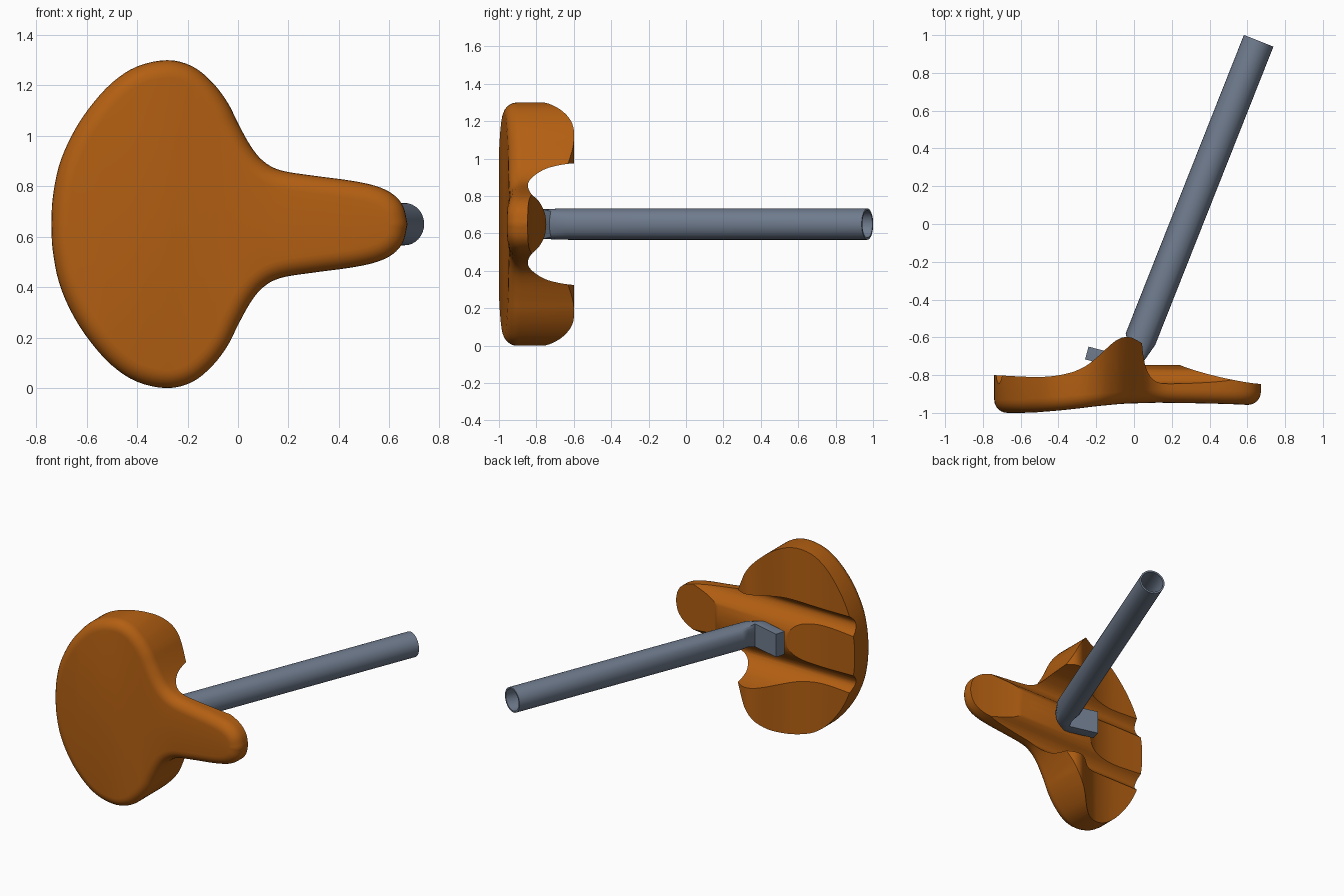
import bpy, bmesh, math
from mathutils import Vector

if "Cube" in bpy.data.objects:
    bpy.data.objects.remove(bpy.data.objects["Cube"], do_unlink=True)

ZC = 0.65  # height of the symmetry plane


def material(name, rgb, rough):
    m = bpy.data.materials.new(name)
    m.use_nodes = True
    m.diffuse_color = (*rgb, 1)
    b = m.node_tree.nodes["Principled BSDF"]
    b.inputs["Base Color"].default_value = (*rgb, 1)
    b.inputs["Roughness"].default_value = rough
    return m


leather = material("tan leather", (0.45, 0.115, 0.006), 0.6)
steel = material("blue grey steel", (0.16, 0.20, 0.27), 0.5)


def spline(pts, steps=4):
    """Smooth curve through the given 2D points."""
    p = [Vector(q) for q in pts]
    p = [2 * p[0] - p[1]] + p + [2 * p[-1] - p[-2]]
    out = []
    for i in range(1, len(p) - 2):
        a, b, c, d = p[i - 1:i + 3]
        for s in range(steps):
            t = s / steps
            out.append(0.5 * (2 * b + (c - a) * t + (2 * a - 5 * b + 4 * c - d) * t * t
                              + (3 * b - a - 3 * c + d) * t ** 3))
    return out + [p[-2]]


def lookup(pts, x):
    """Linear interpolation in a short table."""
    for (x0, y0), (x1, y1) in zip(pts, pts[1:]):
        if x <= x1:
            return y0 + (y1 - y0) * (x - x0) / (x1 - x0)
    return pts[-1][1]


def finish(bm, name, mat):
    bmesh.ops.recalc_face_normals(bm, faces=bm.faces[:])
    me = bpy.data.meshes.new(name)
    bm.to_mesh(me)
    bm.free()
    ob = bpy.data.objects.new(name, me)
    bpy.context.collection.objects.link(ob)
    me.materials.append(mat)
    return ob


def bridge(bm, r0, r1):
    n = len(r0)
    for i in range(n):
        j = (i + 1) % n
        bm.faces.new((r0[i], r0[j], r1[j], r1[i]))


def prism(name, profile, place, lo, hi):
    """Closed profile extruded between lo and hi."""
    bm = bmesh.new()
    a, b = ([bm.verts.new(place(p, t)) for p in profile] for t in (lo, hi))
    bridge(bm, a, b)
    bm.faces.new(a)
    bm.faces.new(b)
    return finish(bm, name, leather)


def smooth(ob, angle):
    bpy.ops.object.select_all(action="DESELECT")
    ob.select_set(True)
    bpy.context.view_layer.objects.active = ob
    bpy.ops.object.shade_smooth_by_angle(angle=math.radians(angle))


# Saddle block: outline with a rounded front rim and a gently curved front face
half = spline([(-0.74, 0), (-0.735, 0.1), (-0.71, 0.23), (-0.66, 0.35), (-0.59, 0.46),
               (-0.5, 0.56), (-0.4, 0.625), (-0.28, 0.65), (-0.18, 0.625), (-0.1, 0.56),
               (-0.04, 0.48), (0.0, 0.40), (0.05, 0.31), (0.1, 0.25), (0.17, 0.213),
               (0.3, 0.192), (0.45, 0.172), (0.55, 0.15), (0.615, 0.118), (0.655, 0.07),
               (0.672, 0)])
front = [(-0.74, -1.0), (-0.6, -0.999), (-0.4, -0.985), (-0.2, -0.968), (0.0, -0.952),
         (0.15, -0.946), (0.4, -0.95), (0.68, -0.958)]
loop = half + [Vector((p.x, -p.y)) for p in half[-2:0:-1]]
N = len(loop)
inward = []
for i in range(N):
    t = (loop[(i + 1) % N] - loop[i - 1]).normalized()
    inward.append(Vector((t.y, -t.x)))

bm = bmesh.new()
RIM = 0.07


def ring(inset, depth):
    verts = []
    for p, n in zip(loop, inward):
        q = p + n * inset
        y = -0.5 if depth is None else lookup(front, p.x) + depth
        verts.append(bm.verts.new((q.x, y, ZC + q.y)))
    return verts


rings = [ring(0, None)]
for k in range(7):
    a = k / 6 * math.pi / 2
    rings.append(ring(RIM * (1 - math.cos(a)), RIM * (1 - math.sin(a))))
for r0, r1 in zip(rings, rings[1:]):
    bridge(bm, r0, r1)
for r in (rings[0], rings[-1]):  # caps as strips across the symmetry plane
    for i in range(len(half) - 1):
        quad = [r[i], r[i + 1], r[N - i - 1], r[(N - i) % N]]
        bm.faces.new(list(dict.fromkeys(quad)))
saddle = finish(bm, "saddle", leather)

# Underside: lengthwise sweep of the wings, and two channels beside a middle ridge
sweep = spline([(-0.9, -0.79), (-0.74, -0.80), (-0.5, -0.81), (-0.36, -0.793), (-0.27, -0.76),
                (-0.2, -0.71), (-0.1, -0.62), (-0.03, -0.598), (0.04, -0.63), (0.13, -0.69),
                (0.25, -0.75), (0.4, -0.797), (0.55, -0.83), (0.67, -0.847), (0.9, -0.86)])
channel = spline([(0, -0.747), (0.06, -0.755), (0.12, -0.785), (0.165, -0.83), (0.21, -0.846),
                  (0.25, -0.822), (0.29, -0.762), (0.31, -0.70), (0.325, -0.605), (0.33, -0.45)])
channel = [Vector((-p.x, p.y)) for p in channel[:0:-1]] + channel
sweep_pts = [Vector((-0.9, -1.2))] + sweep + [Vector((0.9, -1.2))]
chan_pts = ([Vector((-0.9, -1.2)), Vector((-0.9, -0.45))] + channel
            + [Vector((0.9, -0.45)), Vector((0.9, -1.2))])
cutters = [prism("sweep_cutter", sweep_pts, lambda p, t: (p.x, p.y, t), -0.2, 1.5),
           prism("channel_cutter", chan_pts, lambda p, t: (t, p.y, ZC + p.x), -1.0, 1.0)]
bpy.context.view_layer.objects.active = saddle
for c in cutters:
    c.hide_render = True
    mod = saddle.modifiers.new("trim", "BOOLEAN")
    mod.operation, mod.solver, mod.object = "INTERSECT", "EXACT", c
    bpy.ops.object.modifier_apply(modifier=mod.name)
    bpy.data.objects.remove(c, do_unlink=True)
smooth(saddle, 30)

# Seat post: flat bar that bends and swells into a hollow round tube
bm = bmesh.new()
SIDES = 32


def section(centre, direction, thick, tall, square):
    d = Vector(direction).normalized()
    verts = []
    for i in range(SIDES):
        a = 2 * math.pi * i / SIDES
        u, v = math.cos(a), math.sin(a)
        k = 1 + square * (1 / max(abs(u), abs(v)) - 1)
        u, v = u * k * thick, v * k * tall
        verts.append(bm.verts.new((centre[0] - d.y * u, centre[1] + d.x * u, ZC + v)))
    return verts


bar, tube = (0.96, -0.26), (0.368, 0.93)
R, BORE = 0.084, 0.073
foot, top = (0.034, -0.61), (0.66, 0.97)
post = [section((-0.25, -0.683), bar, 0.035, 0.08, 1),
        section((-0.05, -0.735), bar, 0.035, 0.08, 1),
        section((0.01, -0.685), (0.75, 0.65), 0.06, 0.083, 0.4),
        section(foot, tube, R, R, 0),
        section(top, tube, R, R, 0),
        section(top, tube, BORE, BORE, 0),
        section(foot, tube, BORE, BORE, 0)]
for r0, r1 in zip(post, post[1:]):
    bridge(bm, r0, r1)
bm.faces.new(post[0])
bm.faces.new(post[-1])
smooth(finish(bm, "seat_post", steel), 35)
